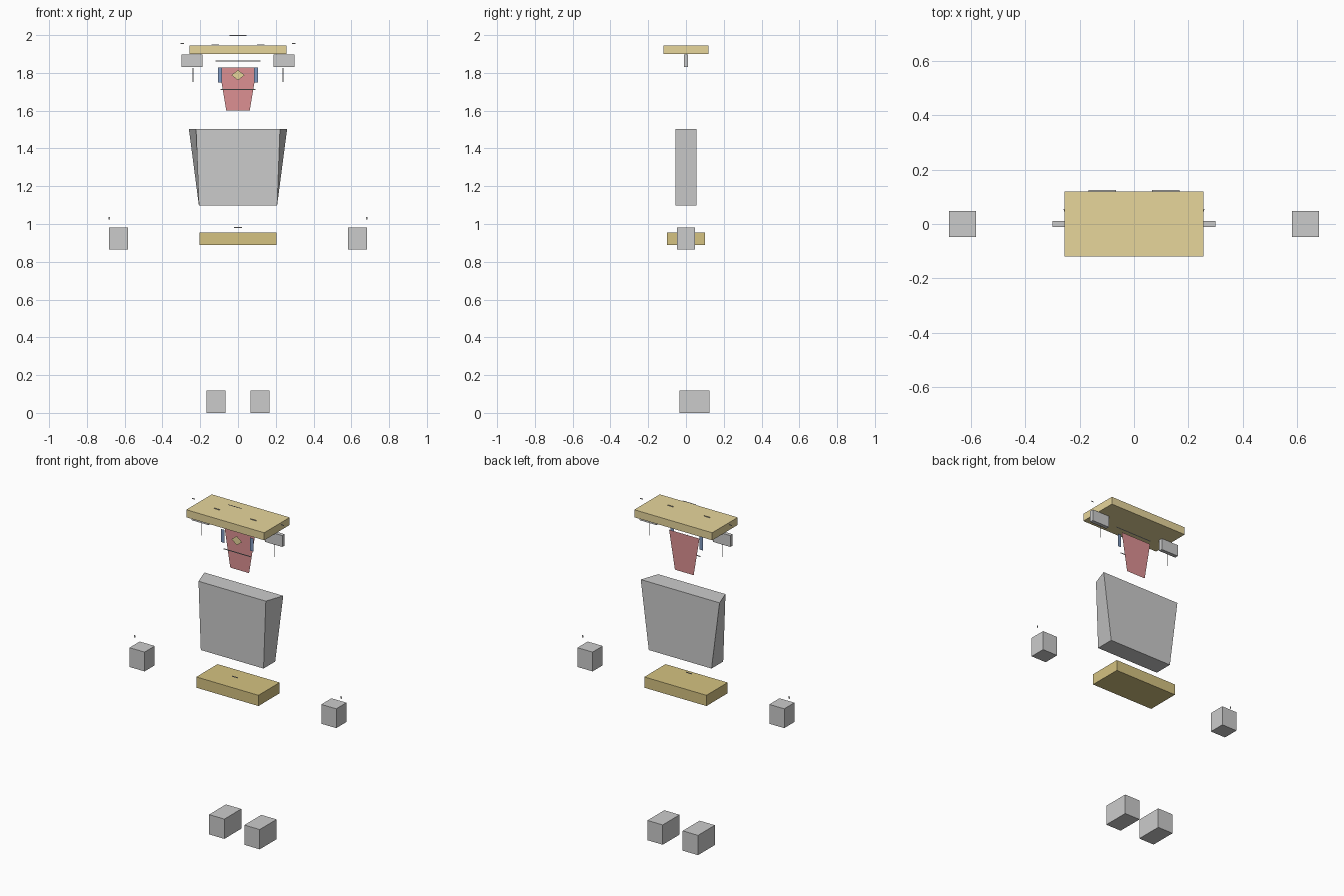
import bpy

if "Cube" in bpy.data.objects:
    bpy.data.objects.remove(bpy.data.objects["Cube"])


def material(name, rgb):
    m = bpy.data.materials.new(name)
    m.diffuse_color = (*rgb, 1)
    m.use_nodes = True
    m.node_tree.nodes["Principled BSDF"].inputs["Base Color"].default_value = m.diffuse_color
    return m


GOLD = material("gold", (0.80, 0.67, 0.33))
OCHRE = material("ochre", (0.66, 0.54, 0.22))
RED = material("red", (0.72, 0.28, 0.29))
BLUE = material("blue", (0.22, 0.33, 0.55))


def mesh_object(name, verts, faces, mat=None):
    me = bpy.data.meshes.new(name)
    me.from_pydata(verts, [], faces)
    me.update()
    ob = bpy.data.objects.new(name, me)
    bpy.context.collection.objects.link(ob)
    if mat:
        me.materials.append(mat)
    return ob


def block(name, bottom, top, z0, z1, mat=None):
    """Closed block between two four-point outlines (counter-clockwise)."""
    verts = [(x, y, z0) for x, y in bottom] + [(x, y, z1) for x, y in top]
    faces = [(3, 2, 1, 0), (4, 5, 6, 7)]
    faces += [(i, (i + 1) % 4, 4 + (i + 1) % 4, 4 + i) for i in range(4)]
    return mesh_object(name, verts, faces, mat)


def box(name, x, y, z, mat=None):
    o = [(x[0], y[0]), (x[1], y[0]), (x[1], y[1]), (x[0], y[1])]
    return block(name, o, o, z[0], z[1], mat)


def panel(name, outline, y, mat=None):
    """Flat panel facing the front."""
    return mesh_object(name, [(x, y, z) for x, z in outline],
                       [tuple(range(len(outline)))], mat)


def strip(name, x0, x1, y, z, h=0.003, mat=None):
    return panel(name, [(x0, z - h), (x1, z - h), (x1, z + h), (x0, z + h)], y, mat)


# Top slab and hip block
box("top_slab", (-0.257, 0.257), (-0.12, 0.12), (1.90, 1.945), GOLD)
box("hip_block", (-0.205, 0.205), (-0.10, 0.10), (0.89, 0.954), OCHRE)

# Torso: tapers downward, wider at the back of the top edge
block("torso",
      [(-0.207, -0.055), (0.207, -0.055), (0.207, 0.055), (-0.207, 0.055)],
      [(-0.222, -0.055), (0.222, -0.055), (0.26, 0.055), (-0.26, 0.055)],
      1.097, 1.503)

# Hanging front panel with its diamond and bands
panel("red_panel", [(-0.062, 1.60), (0.062, 1.60), (0.10, 1.828), (-0.10, 1.828)], 0.016, RED)
panel("diamond", [(0, 1.761), (0.035, 1.788), (0, 1.815), (-0.035, 1.788)], -0.012, GOLD)
strip("lower_band", -0.093, 0.093, -0.004, 1.712)
strip("upper_band", -0.12, 0.12, -0.004, 1.862)

# Small centre tabs
strip("crown_tab", -0.045, 0.045, -0.03, 1.998, 0.002)
strip("belt_tab", -0.02, 0.02, -0.03, 0.982)

# Mirrored parts on both sides
for side, s in (("left", -1), ("right", 1)):
    def span(a, b):
        return tuple(sorted((s * a, s * b)))
    box(side + "_foot", span(0.066, 0.167), (-0.034, 0.125), (0.0, 0.118))
    box(side + "_hand", span(0.583, 0.682), (-0.048, 0.048), (0.866, 0.981))
    box(side + "_shoulder_block", span(0.187, 0.30), (-0.011, 0.011), (1.83, 1.898))
    a, b = span(0.085, 0.107)
    strip(side + "_blue_tab", a, b, -0.008, 1.789, 0.039, BLUE)
    a, b = span(0.236, 0.240)
    strip(side + "_shoulder_pin", a, b, 0.0, 1.788, 0.037)
    a, b = span(0.285, 0.305)
    strip(side + "_top_clip", a, b, 0.0, 1.955)
    a, b = span(0.678, 0.686)
    strip(side + "_wrist_clip", a, b, 0.0, 1.03, 0.007)
    a, b = span(0.10, 0.14)
    strip(side + "_slab_mark", a, b, -0.025, 1.949, 0.002)
